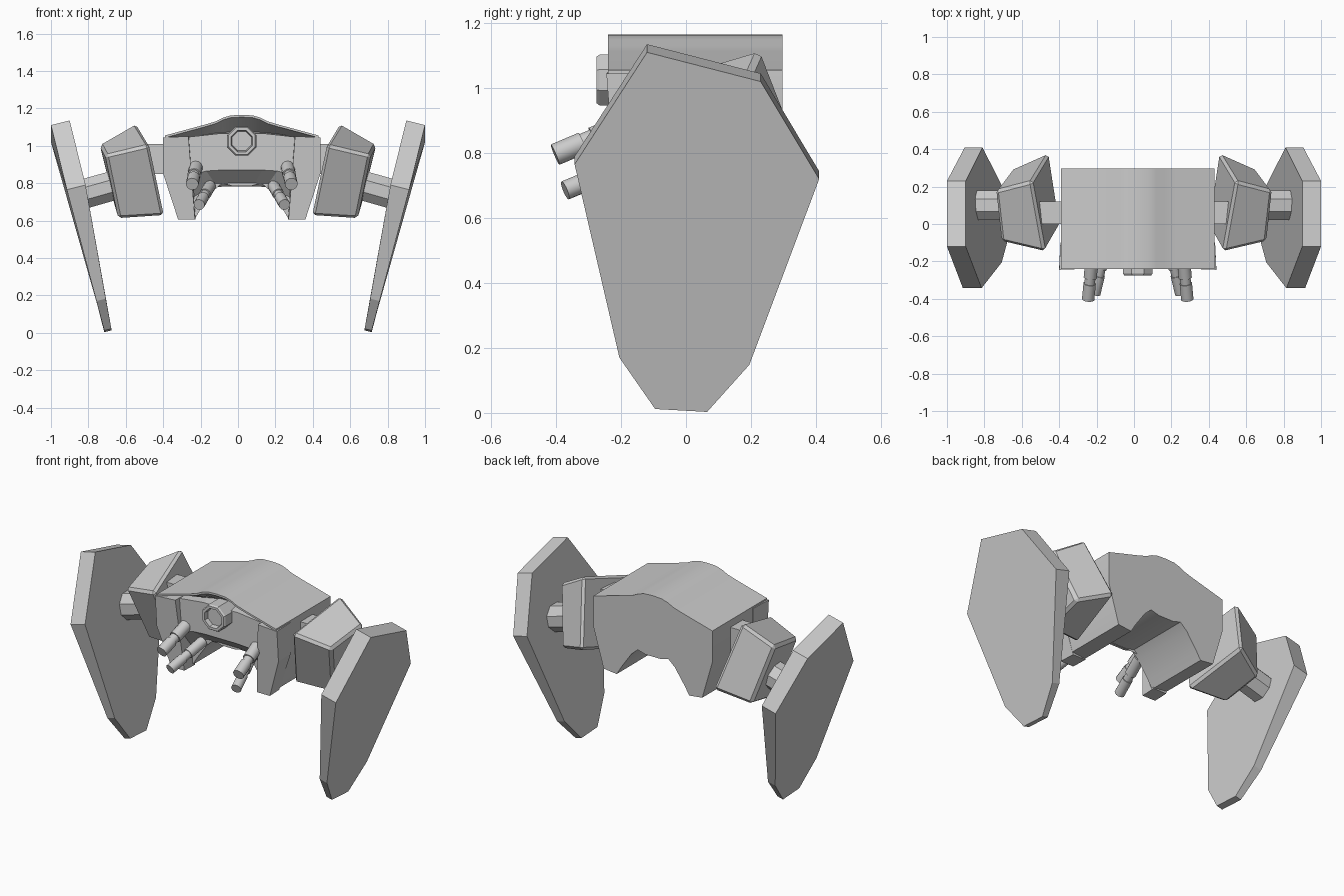
import bpy, bmesh, math
from mathutils import Vector

if "Cube" in bpy.data.objects:
    bpy.data.objects.remove(bpy.data.objects["Cube"])

CX = 0.02  # the body sits slightly off centre between the wings


def finish(name, bm, bevel=0, smooth=False):
    bmesh.ops.recalc_face_normals(bm, faces=bm.faces)
    me = bpy.data.meshes.new(name)
    bm.to_mesh(me)
    bm.free()
    ob = bpy.data.objects.new(name, me)
    bpy.context.collection.objects.link(ob)
    if bevel:
        m = ob.modifiers.new("bevel", 'BEVEL')
        m.width = bevel
        m.segments = 1
    if smooth:
        bpy.ops.object.select_all(action='DESELECT')
        ob.select_set(True)
        bpy.context.view_layer.objects.active = ob
        bpy.ops.object.shade_smooth_by_angle(angle=math.radians(30))
    return ob


def loft(name, rings, closed=False, **kw):
    """Skin a list of equal-length point rings; cap the ends unless closed."""
    bm = bmesh.new()
    vs = [[bm.verts.new(p) for p in r] for r in rings]
    pairs = list(zip(vs, vs[1:])) + ([(vs[-1], vs[0])] if closed else [])
    n = len(vs[0])
    for a, b in pairs:
        for i in range(n):
            j = (i + 1) % n
            bm.faces.new((a[i], a[j], b[j], b[i]))
    if not closed:
        bm.faces.new(vs[0])
        bm.faces.new(vs[-1])
    return finish(name, bm, **kw)


def tube(name, p0, p1, steps, sides, **kw):
    """Turned shape along p0->p1; steps are (distance fraction, radius)."""
    p0, p1 = Vector(p0), Vector(p1)
    q = (p1 - p0).to_track_quat('Z', 'Y')
    rings = []
    for t, r in steps:
        c = p0.lerp(p1, t)
        rings.append([c + q @ Vector((r * math.cos(a), r * math.sin(a), 0))
                      for a in [2 * math.pi * (i + .5) / sides for i in range(sides)]])
    return loft(name, rings, **kw)


def sym(half):
    """Mirror a half profile (x, z) that runs from x>0 towards the centre."""
    return half + [(-x, z) for x, z in reversed(half) if x > 1e-5]


def at_y(prof, y):
    return [(CX + x, y, z) for x, z in prof]


# hull: arched cross-section run front to back
roof = sym([(.41, 1.055), (.2, 1.112), (.14, 1.13), (.1, 1.15), (.06, 1.162), (0, 1.165)])
under = sym([(.41, .86), (.34, .62), (.25, .61), (.22, .66), (.15, .76), (.105, .80), (.05, .785)])
hull = roof + under[::-1]
loft("hull", [at_y(hull, -.12), at_y(hull, .297)], smooth=True)

# visor: thin front lip of the roof, thickening backwards
lip = roof + [(x, z - .012) for x, z in reversed(roof)]
root = roof + [(x, 1.03 + (z - 1.055) * .3) for x, z in reversed(roof)]
loft("roof_visor", [at_y(lip, -.24), at_y(root, -.11)], smooth=True)

# front panel with chin sloping back underneath
face_front = sym([(.3, 1.045), (.12, 1.065)]) + sym([(.27, .84), (.19, .865), (.11, .87)])[::-1]
face_back = sym([(.3, 1.045), (.12, 1.075)]) + sym([(.25, .70), (.13, .78), (.06, .782)])[::-1]
loft("front_panel", [at_y(face_front, -.2), at_y(face_back, -.1)])

# round port on the front panel, with sunken lens
tube("front_port", (CX, -.14, 1.025), (CX, -.275, 1.025),
     [(0, .085), (.93, .085), (1, .078), (1, .062), (.8, .056)], 8)

for s, side in ((1, "right"), (-1, "left")):
    # cheek plates beside the front panel
    cheek = [(.42, 1.045), (.285, 1.05), (.25, .605), (.34, .605), (.42, .85)]
    depth = [-.245, -.24, -.2, -.2, -.23]
    loft(side + "_cheek",
         [[(CX + s * x, y, z) for (x, z), y in zip(cheek, depth)],
          [(CX + s * x * .985, -.1, z) for x, z in cheek]])

    # two guns, pointing forward and down
    barrel = [(0, .036), (.45, .036), (.45, .029), (.6, .029), (.6, .034), (1, .034)]
    tube(side + "_upper_gun", (CX + s * .245, -.19, .885), (CX + s * .265, -.403, .795),
         barrel, 14, smooth=True)
    thin = [(t, r * .88) for t, r in barrel]
    tube(side + "_lower_gun", (CX + s * .17, -.13, .785), (CX + s * .228, -.372, .685),
         thin, 14, smooth=True)

    # short arm joining body and shoulder
    loft(side + "_arm", [[(s * x, y, z) for y, z in ((0, .85), (.12, .85), (.12, 1.01), (0, 1.01))]
                         for x in (.36, .54)])

    # tilted shoulder block: inner face then outer face
    inner = [(.545, .23, 1.12), (.475, -.15, 1.005), (.395, -.01, .625), (.455, .38, .74)]
    outer = [(.74, .18, 1.005), (.71, -.095, .95), (.64, .03, .61), (.655, .29, .665)]
    loft(side + "_shoulder", [[(s * x, y, z) for x, y, z in r] for r in (inner, outer)], bevel=.016)

    # hub between shoulder and wing
    tube(side + "_hub", (s * .62, .1, .80), (s * .86, .1, .732), [(0, .085), (1, .085)], 8)

    # big wing plate, thinner towards the bottom
    out = [(1, -.12, 1.11), (1, .23, 1.02), (.905, .41, .72), (.752, .195, .148),
           (.715, .065, .003), (.715, -.095, .012), (.757, -.205, .17), (.915, -.343, .765)]
    thick = [.1, .1, .095, .05, .038, .038, .05, .1]
    back = [(x - t, y, z + t * .25) for (x, y, z), t in zip(out, thick)]
    loft(side + "_wing", [[(s * x, y, z) for x, y, z in r] for r in (out, back)])
